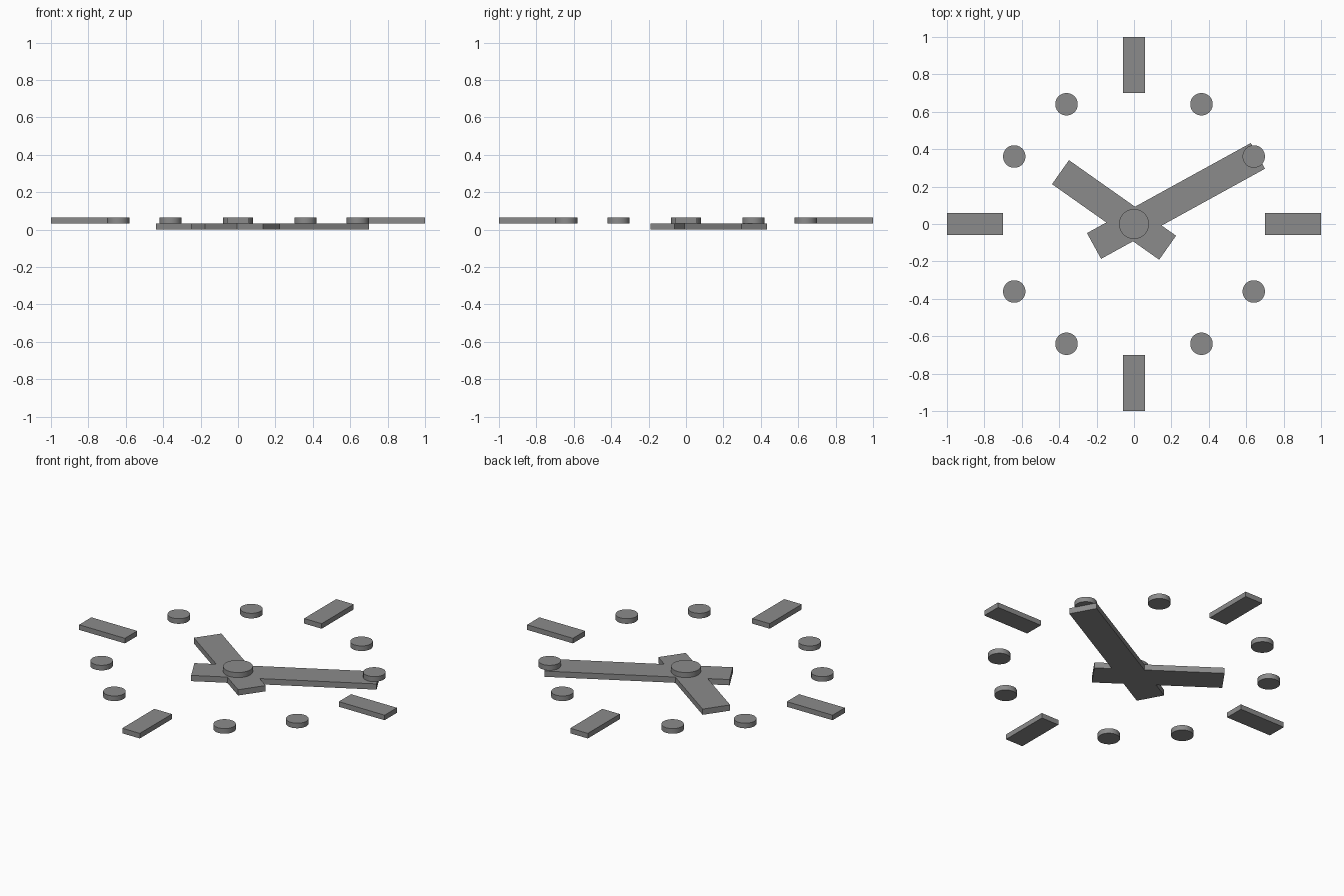
import bpy
from math import radians, cos, sin

cube = bpy.data.objects.get("Cube")
if cube:
    bpy.data.objects.remove(cube, do_unlink=True)

# Single plain grey finish
grey = bpy.data.materials.new("grey")
grey.use_nodes = True
colour = (0.26, 0.26, 0.26, 1)
grey.diffuse_color = colour
grey.node_tree.nodes["Principled BSDF"].inputs["Base Color"].default_value = colour

HAND_TOP = 0.034    # hands lie on the ground plane
FACE_TOP = 0.064    # hub and hour markers sit one layer higher


def finish(name):
    obj = bpy.context.object
    obj.name = name
    obj.data.materials.append(grey)
    return obj


def bar(name, start, end, width, angle, z0, z1):
    """Flat bar lying along a ray from the centre, from start to end."""
    a, mid = radians(angle), (start + end) / 2
    bpy.ops.mesh.primitive_cube_add(
        size=1, location=(mid * cos(a), mid * sin(a), (z0 + z1) / 2), rotation=(0, 0, a))
    obj = finish(name)
    obj.scale = (end - start, width, z1 - z0)
    return obj


def disc(name, radius, distance, angle):
    a = radians(angle)
    bpy.ops.mesh.primitive_cylinder_add(
        vertices=48, radius=radius, depth=FACE_TOP - HAND_TOP,
        location=(distance * cos(a), distance * sin(a), (HAND_TOP + FACE_TOP) / 2))
    obj = finish(name)
    bpy.ops.object.shade_smooth_by_angle(angle=radians(30))
    return obj


# Hands and the hub that caps them
bar("minute_hand", -0.244, 0.756, 0.157, 28.8, 0, HAND_TOP)
bar("hour_hand", -0.22, 0.481, 0.157, 144.8, 0, HAND_TOP)
disc("centre_hub", 0.08, 0, 0)

# Bars at the quarter hours, pairs of dots between them
for quarter in range(4):
    turn = quarter * 90
    bar(f"quarter_marker_{quarter + 1}", 0.70, 1.0, 0.115, turn, HAND_TOP, FACE_TOP)
    for side, offset in (("a", 29.4), ("b", 60.6)):
        disc(f"hour_dot_{quarter + 1}{side}", 0.06, 0.735, turn + offset)
